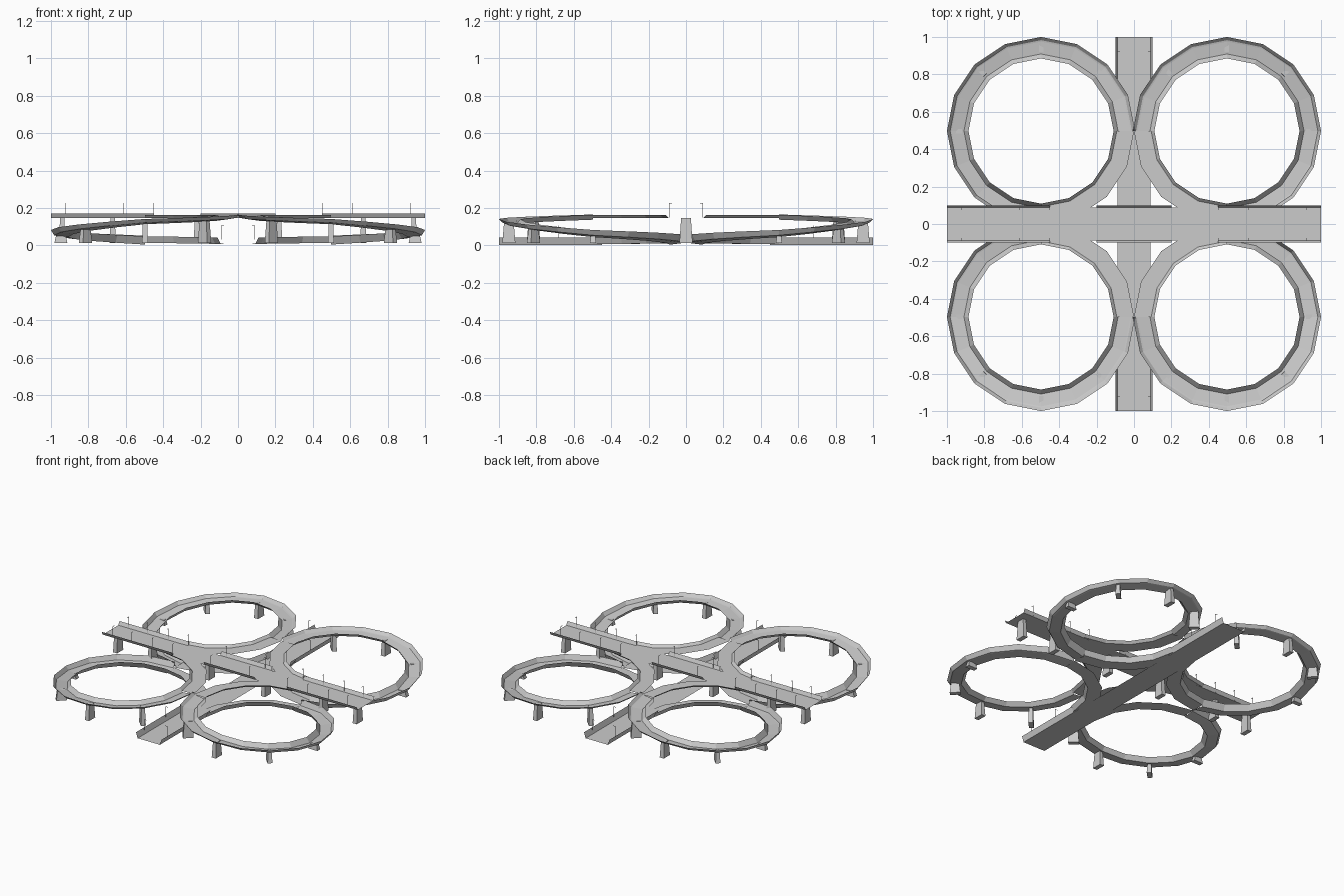
import bpy, math
from math import cos, sin, radians

if "Cube" in bpy.data.objects:
    bpy.data.objects.remove(bpy.data.objects["Cube"])

C = 0.497            # loop centre in x and y
HIGH, LOW = 0.145, 0.005


def make(name, verts, faces, mirror=(False, False)):
    me = bpy.data.meshes.new(name)
    me.from_pydata(verts, [], faces)
    ob = bpy.data.objects.new(name, me)
    bpy.context.collection.objects.link(ob)
    if any(mirror):
        m = ob.modifiers.new("mirror", 'MIRROR')
        m.use_axis = (mirror[0], mirror[1], False)
        m.use_mirror_merge = False
    return ob


def sweep(name, rows, mirror=(False, False)):
    """Join equal-length rows of points into a sheet."""
    n = len(rows[0])
    verts = [p for r in rows for p in r]
    faces = [(i*n+j, i*n+j+1, (i+1)*n+j+1, (i+1)*n+j)
             for i in range(len(rows)-1) for j in range(n-1)]
    return make(name, verts, faces, mirror)


def pier(name, x, y, top, ang=0, wide=0.035, thin=0.016, mirror=(True, True)):
    """Tapered support, wider at its foot."""
    verts = []
    for z, k in ((0.012, 1.0), (top, 0.75)):
        for sx, sy in ((-1, -1), (1, -1), (1, 1), (-1, 1)):
            a, b = sx*wide*k, sy*thin*k
            verts.append((x + a*cos(ang) - b*sin(ang), y + a*sin(ang) + b*cos(ang), z))
    make(name, verts, [(3, 2, 1, 0), (4, 5, 6, 7), (0, 1, 5, 4),
                       (1, 2, 6, 5), (2, 3, 7, 6), (3, 0, 4, 7)], mirror)


def lamp(name, along, z, swap):
    """Thin post with a short arm reaching over the road."""
    verts, faces = [], []
    for lo, hi in (((-.001, .089, z), (.001, .091, z+.073)),
                   ((-.001, .074, z+.073), (.001, .091, z+.075))):
        b = len(verts)
        for zz in (lo[2], hi[2]):
            for xx, yy in ((lo[0], lo[1]), (hi[0], lo[1]), (hi[0], hi[1]), (lo[0], hi[1])):
                p = (along+xx, yy)
                verts.append((p[1], p[0], zz) if swap else (p[0], p[1], zz))
        for f in ((3, 2, 1, 0), (4, 5, 6, 7), (0, 1, 5, 4), (1, 2, 6, 5), (2, 3, 7, 6), (3, 0, 4, 7)):
            f = [b+i for i in f]
            faces.append(f[::-1] if swap else f)
    make(name, verts, faces, (True, True))


# Upper road along x: deck and flared parapets
sweep("upper_road_deck", [[(-1, w, HIGH), (1, w, HIGH)] for w in (-.087, .087)])
for a, b in ((-1, -.45), (-.2, .2), (.45, 1)):
    sweep("upper_road_parapet", [[(a, .087, HIGH), (b, .087, HIGH)],
                                 [(a, .1, .17), (b, .1, .17)]], (False, True))

# Lower road along y
sweep("lower_road_deck", [[(w, 1, .003), (w, -1, .003)] for w in (-.087, .087)])
for a, b in ((-1, -.45), (.45, 1)):
    sweep("lower_road_parapet", [[(.087, b, .003), (.087, a, .003)],
                                 [(.1, b, .042), (.1, a, .042)]], (True, False))


# Spiral loop ramps: high quarter, descending three quarters, low quarter
STATIONS = ((180, HIGH), (90, .121), (0, .052), (-90, .012), (-180, LOW))


def height(deg):
    for (a, za), (b, zb) in zip(STATIONS, STATIONS[1:]):
        if b <= deg <= a:
            return za + (zb - za) * (a - deg) / (a - b)
    return HIGH


def ramp(name, start, end, profile):
    rows = []
    for i in range(int((start - end) / 22.5) + 1):
        d = start - 22.5*i
        a, z = radians(d), height(d)
        low = min(1, max(0, (90 - d) / 180))     # walls grow towards the low end
        rows.append([(C + r*cos(a), C + r*sin(a), max(0, z + h*(1 + low if h > .01 else 1)))
                     for r, h in profile])
    sweep(name, rows, (True, True))


full = [(.388, .018), (.412, -.008), (.478, .0), (.486, .002), (.503, .02)]
merge = [(.388, .018), (.405, .001), (.497, .001)]
ramp("upper_slip_road", 270, 180, merge)
ramp("loop_ramp", 180, -90, full)
ramp("lower_slip_road", -90, -180, merge)

# Piers under the loops
for d in (0, 45, 90, 135):
    a = radians(d)
    pier("loop_pier", C + .45*cos(a), C + .45*sin(a), height(d) - .003, a)

# Piers under the upper road
for x in (.94, .67, .22):
    pier("road_pier", x, 0, HIGH, math.pi/2, mirror=(True, False))

# Street lamps
for x in (.15, .45, .61, .77, .92):
    lamp("upper_lamp", x, .15, False)
for y in (.68, .92):
    lamp("lower_lamp", y, .03, True)
